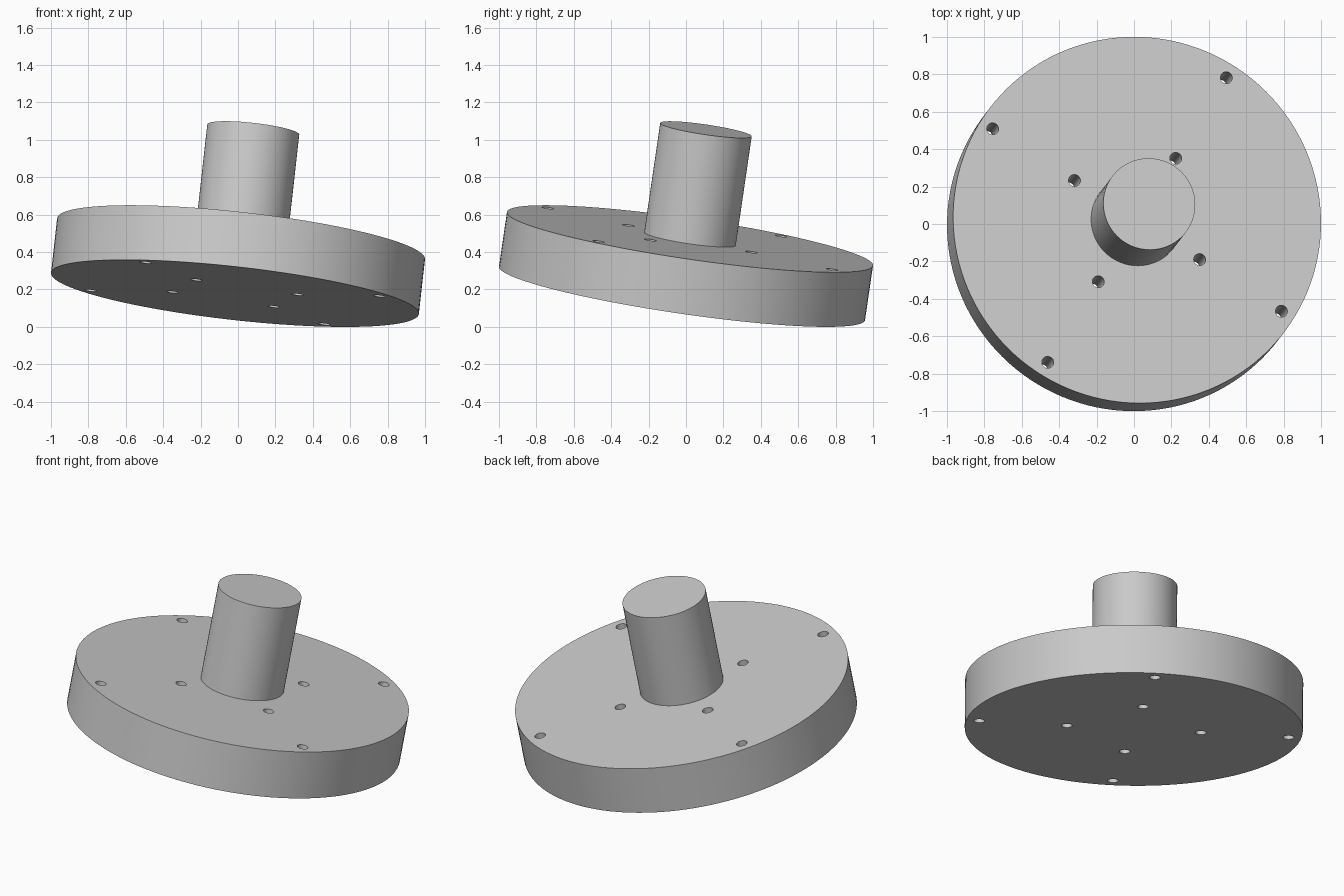
import bpy
from math import radians, cos, sin
from mathutils import Matrix, Vector

cube = bpy.data.objects.get("Cube")
if cube:
    bpy.data.objects.remove(cube, do_unlink=True)

# Main dimensions
R = 0.989
THICK = 0.3 * R
POST_R = 0.25 * R
POST_H = 0.6 * R
HOLE_R = 0.032

# Tilted frame whose origin is the centre of the disc
axis = Vector((0.11, 0.144, 0.983)).normalized()
turn = Vector((0, 0, 1)).rotation_difference(axis).to_matrix().to_4x4()
rise = R * axis.xy.length + THICK / 2 * axis.z
frame = Matrix.Translation((0, 0, rise)) @ turn

gray = bpy.data.materials.new("plain gray")
gray.use_nodes = True
gray.diffuse_color = (0.6, 0.6, 0.6, 1)
gray.node_tree.nodes["Principled BSDF"].inputs["Base Color"].default_value = gray.diffuse_color


def cylinder(name, radius, depth, centre, sides):
    bpy.ops.mesh.primitive_cylinder_add(vertices=sides, radius=radius, depth=depth)
    obj = bpy.context.object
    obj.name = name
    obj.matrix_world = frame @ Matrix.Translation(centre)
    obj.data.materials.append(gray)
    return obj


def smooth(obj):
    bpy.ops.object.select_all(action='DESELECT')
    obj.select_set(True)
    bpy.context.view_layer.objects.active = obj
    bpy.ops.object.shade_smooth_by_angle(angle=radians(30))


# Disc with two rings of four through holes
disc = cylinder("disc", R, THICK, (0, 0, 0), 128)
cutters = []
for ring in (0.4 * R, 0.923 * R):
    for k in range(4):
        a = radians(57.8 + 90 * k)
        hole = cylinder("hole_cutter", HOLE_R, THICK * 2,
                        (ring * cos(a), ring * sin(a), 0), 24)
        hole.hide_render = True
        cut = disc.modifiers.new("hole", 'BOOLEAN')
        cut.operation = 'DIFFERENCE'
        cut.solver = 'EXACT'
        cut.object = hole
        cutters.append(hole)

# Bake the holes and drop the cutters
bpy.context.view_layer.update()
drilled = bpy.data.meshes.new_from_object(
    disc.evaluated_get(bpy.context.evaluated_depsgraph_get()))
disc.modifiers.clear()
disc.data = drilled
for hole in cutters:
    bpy.data.objects.remove(hole, do_unlink=True)
smooth(disc)

# Central post standing on the disc
post = cylinder("post", POST_R, POST_H, (0, 0, THICK / 2 + POST_H / 2), 64)
smooth(post)
